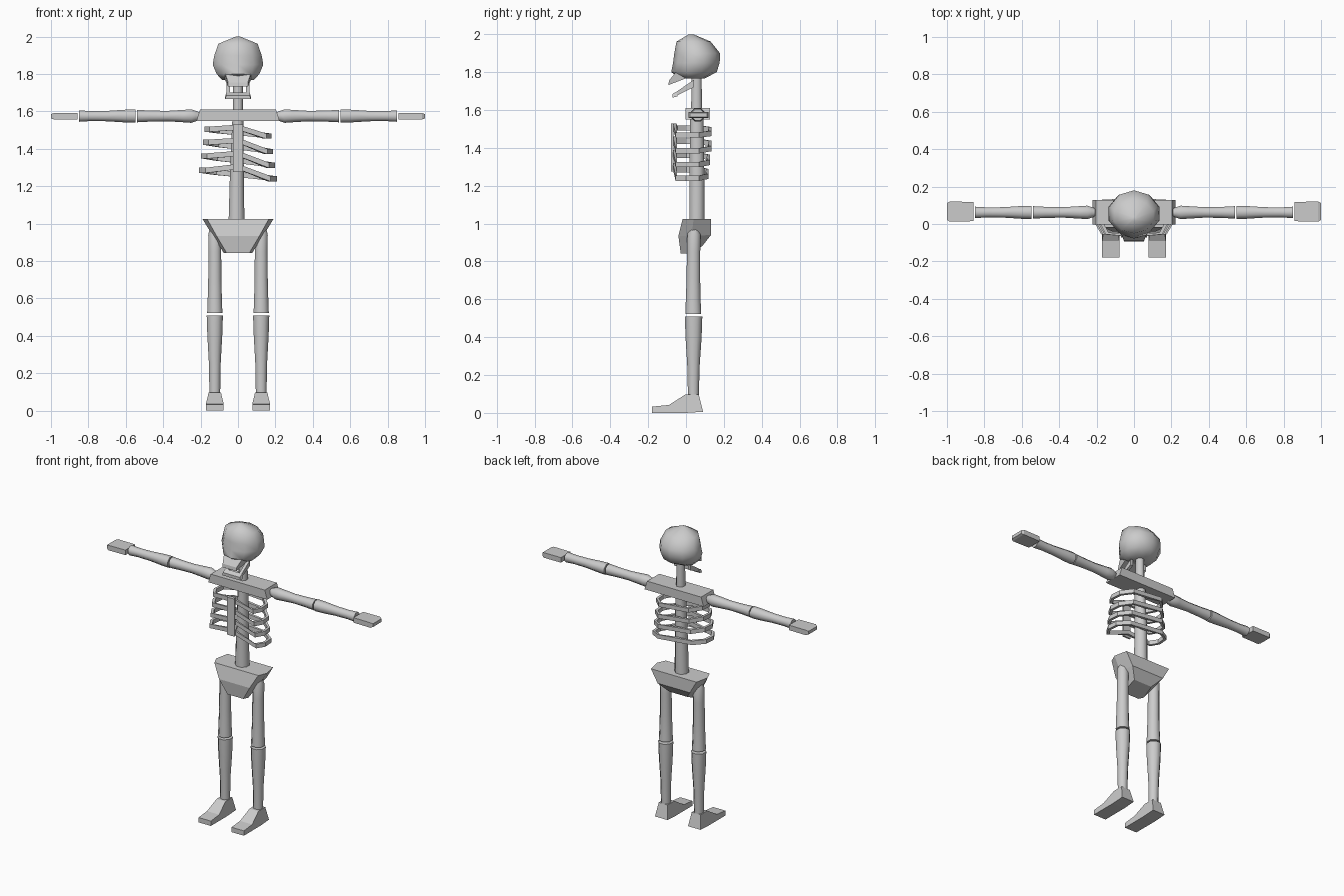
import bpy, bmesh, math
from mathutils import Vector

if "Cube" in bpy.data.objects:
    bpy.data.objects.remove(bpy.data.objects["Cube"])


def loft(name, rings, closed=False, smooth=False):
    """Skin a list of equal-length point rings; caps the ends unless closed."""
    bm = bmesh.new()
    vs = [[bm.verts.new(p) for p in r] for r in rings]
    n, m = len(vs[0]), len(vs)
    for i in range(m if closed else m - 1):
        a, b = vs[i], vs[(i + 1) % m]
        for j in range(n):
            k = (j + 1) % n
            bm.faces.new((a[j], a[k], b[k], b[j])).smooth = smooth
    if not closed:
        bm.faces.new(vs[0])
        bm.faces.new(vs[-1])
    bmesh.ops.recalc_face_normals(bm, faces=bm.faces)
    me = bpy.data.meshes.new(name)
    bm.to_mesh(me)
    bm.free()
    ob = bpy.data.objects.new(name, me)
    bpy.context.collection.objects.link(ob)
    if smooth:
        bpy.context.view_layer.objects.active = ob
        for o in bpy.context.selected_objects:
            o.select_set(False)
        ob.select_set(True)
        bpy.ops.object.shade_smooth_by_angle(angle=math.radians(50))
    return ob


def angles(n, off=0.5):
    return [2 * math.pi * (i + off) / n for i in range(n)]


def upright(name, secs, n=8, off=0.5, smooth=True):
    """Vertical tube: sections are (z, x centre, rx, y front, y back)."""
    return loft(name, [[(x + rx * math.cos(a),
                         (y0 + y1) / 2 + (y1 - y0) / 2 * math.sin(a), z)
                        for a in angles(n, off)] for z, x, rx, y0, y1 in secs],
                smooth=smooth)


def limb_x(name, s, secs, n=8, yc=0.062, zc=1.575):
    """Horizontal tube: sections are (x, radius)."""
    return loft(name, [[(s * x, yc + r * math.cos(a), zc + r * math.sin(a))
                        for a in angles(n)] for x, r in secs], smooth=True)


def plate(name, profile, half, xc=0):
    """Side profile of (y, z, half width factor) spanned across x."""
    return loft(name, [[(xc + s * half * w, y, z) for y, z, w in profile]
                       for s in (-1, 1)])


def box(name, lo, hi):
    return loft(name, [[(x, lo[1], lo[2]), (x, hi[1], lo[2]), (x, hi[1], hi[2]),
                        (x, lo[1], hi[2])] for x in (lo[0], hi[0])])


# skull
upright("skull", [(2.0, 0, .012, .015, .04), (1.962, 0, .11, -.05, .13),
                  (1.90, 0, .133, -.062, .18), (1.85, 0, .142, -.068, .178),
                  (1.80, 0, .12, -.078, .162), (1.768, 0, .09, -.03, .10)],
        n=10)
# upper jaw
plate("upper_jaw", [(-.03, 1.83, 1.1), (-.09, 1.755, .75), (-.093, 1.732, .75),
                    (.045, 1.785, 1.1)], .07)
# lower jaw: front bar and two rising side arms
plate("chin", [(-.072, 1.685, .9), (-.072, 1.665, 1), (-.045, 1.673, 1),
               (-.045, 1.70, .9)], .07)
for s in (-1, 1):
    plate("jaw_arm", [(-.065, 1.687, 1), (-.065, 1.668, 1), (.04, 1.72, 1),
                      (.042, 1.76, 1)], .01, s * .052)

# spine and neck
upright("spine", [(1.0, -.008, .046, .014, .10), (1.27, -.006, .04, .016, .10),
                  (1.57, 0, .032, .018, .095)])
upright("neck", [(1.56, 0, .029, .024, .088), (1.80, 0, .027, .028, .084)])

# shoulder bar, narrower along the top
loft("shoulders", [[(-w, -.003, z), (w, -.003, z), (w, .128, z), (-w, .128, z)]
                   for z, w in ((1.55, .222), (1.61, .203))])

# breastbone
box("breastbone", (-.028, -.078, 1.275), (.028, -.066, 1.53))

# ribs: (left z, right z, front z, half width, back y)
for i, (zl, zr, zf, w, yb) in enumerate([
        (1.505, 1.468, 1.515, .18, .134), (1.435, 1.385, 1.445, .188, .134),
        (1.362, 1.312, 1.375, .198, .126), (1.285, 1.24, 1.305, .208, .12)]):
    zb = (zl + zr) / 2
    half = [(.84, -.055, 1), (1, .0, 1), (.97, .07, 1), (.62, yb, .55)]
    path = [(0, -.07, zf)]
    path += [(w * f, y, zb + (zr - zb) * k) for f, y, k in half]
    path += [(0, yb, zb)]
    path += [(-w * f, y, zb + (zl - zb) * k) for f, y, k in reversed(half)]
    c, rings = Vector((0, .03)), []
    for x, y, z in path:
        o = Vector((x, y)) - c
        q = c + o * max(.5, 1 - .018 / o.length)
        rings.append([(x, y, z - .014), (x, y, z + .014),
                      (q.x, q.y, z + .014), (q.x, q.y, z - .014)])
    loft("rib_%d" % (i + 1), rings, closed=True)

# pelvis: sections (front half width, back half width, front y, z, back y, z)
loft("pelvis", [[(-f, y0, z0), (f, y0, z0), (b, ym, z0), (b * .9, y1, z1),
                 (-b * .9, y1, z1), (-b, ym, z0)]
                for f, b, y0, z0, ym, y1, z1 in
                [(.165, .19, -.018, 1.025, .04, .132, 1.025),
                 (.115, .135, -.04, .935, .03, .132, .94),
                 (.06, .075, -.028, .842, .005, .085, .88)]])

for s in (-1, 1):
    x = s * .124
    # leg bones
    upright("thigh", [(1.01, x, .02, .022, .058), (.94, x, .038, .004, .08),
                      (.85, x, .037, .002, .078), (.70, x, .038, .0, .078),
                      (.60, x, .041, -.004, .08), (.523, x, .044, -.007, .084)])
    upright("shin", [(.51, x, .047, -.01, .09), (.40, x, .043, -.006, .086),
                     (.25, x, .034, .004, .075), (.09, x, .031, .008, .07)])
    # foot
    plate("foot", [(-.18, 0, 1), (-.18, .033, 1), (-.09, .042, 1),
                   (-.005, .096, .72), (.068, .096, .72), (.09, .006, 1),
                   (0, 0, 1)], .046, x)
    # arm bones
    limb_x("upper_arm", s, [(.2, .02), (.225, .03), (.25, .039), (.29, .036),
                            (.38, .03), (.47, .032), (.54, .036)])
    limb_x("forearm", s, [(.547, .038), (.60, .037), (.70, .03), (.79, .029),
                          (.85, .033)])
    # hand, slightly thinner at the fingertips
    loft("hand", [[(s * hx, y0, 1.574 - t), (s * hx, y1, 1.574 - t),
                   (s * hx, y1, 1.574 + t), (s * hx, y0, 1.574 + t)]
                  for hx, t, y0, y1 in ((.857, .017, .015, .118),
                                        (.985, .017, .013, .12),
                                        (1.0, .011, .022, .112))])
